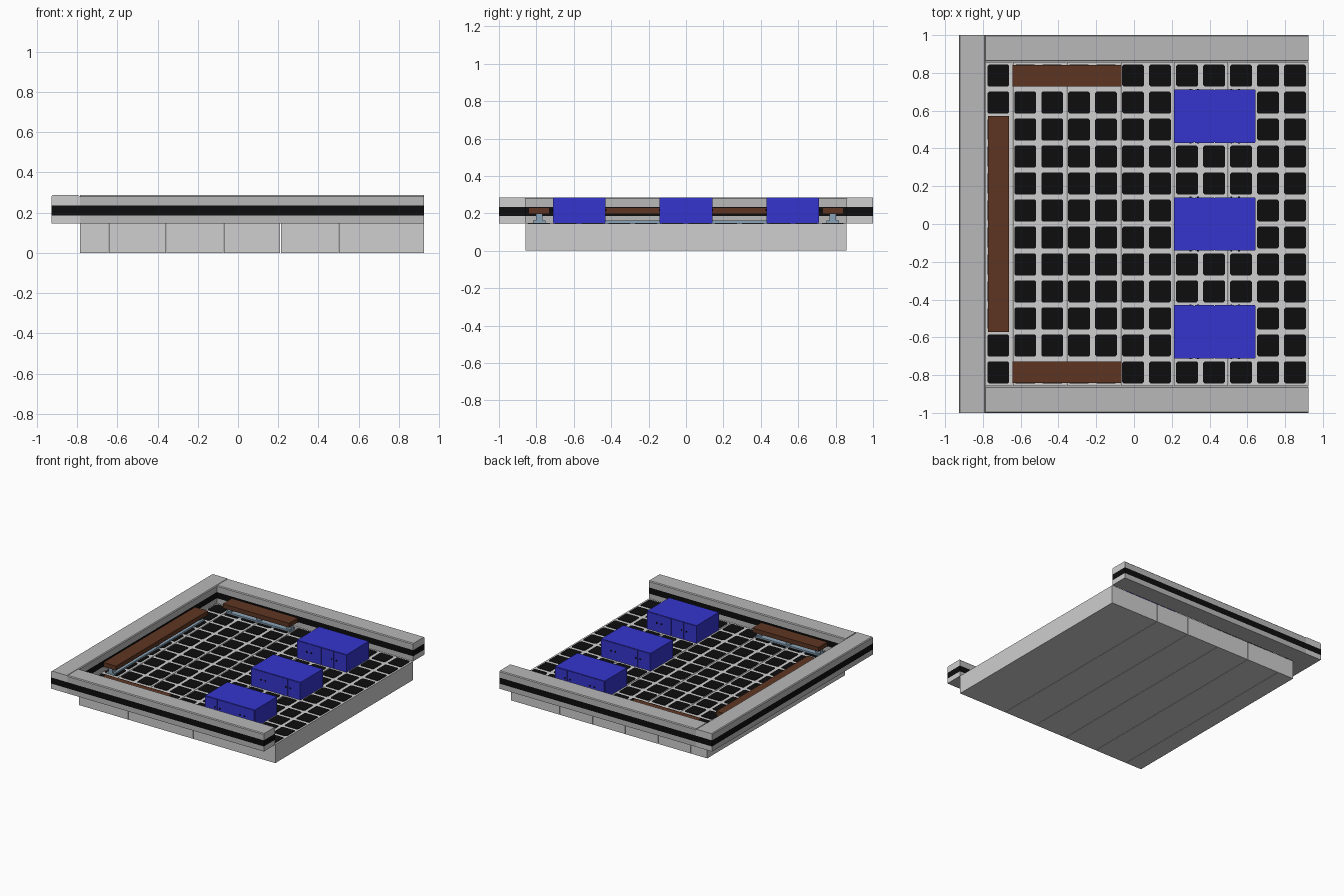
import bpy, bmesh
from mathutils import Vector

if "Cube" in bpy.data.objects:
    bpy.data.objects.remove(bpy.data.objects["Cube"])


def mat(name, r, g, b):
    m = bpy.data.materials.new(name)
    m.diffuse_color = (r, g, b, 1)
    m.use_nodes = True
    m.node_tree.nodes["Principled BSDF"].inputs["Base Color"].default_value = m.diffuse_color
    return m


LIGHT = mat("light_grey", 0.62, 0.62, 0.62)
WALL = mat("wall_grey", 0.48, 0.48, 0.48)
BLACK = mat("black", 0.004, 0.004, 0.004)
BLUE = mat("blue", 0.035, 0.035, 0.62)
BROWN = mat("brown", 0.11, 0.036, 0.016)
STEEL = mat("steel_blue", 0.25, 0.36, 0.47)


def add_box(bm, x0, x1, y0, y1, z0, z1):
    """Add a box to bm and return its vertices."""
    vs = bmesh.ops.create_cube(bm, size=1)["verts"]
    for v in vs:
        v.co = Vector(((x0 + x1) / 2 + v.co.x * (x1 - x0),
                       (y0 + y1) / 2 + v.co.y * (y1 - y0),
                       (z0 + z1) / 2 + v.co.z * (z1 - z0)))
    return vs


def finish(bm, name, *mats):
    me = bpy.data.meshes.new(name)
    bm.to_mesh(me)
    bm.free()
    for m in mats:
        me.materials.append(m)
    ob = bpy.data.objects.new(name, me)
    bpy.context.collection.objects.link(ob)
    return ob


def boxes(name, m, *dims):
    bm = bmesh.new()
    for d in dims:
        add_box(bm, *d)
    return finish(bm, name, m)


FLOOR, TOP = 0.146, 0.286
PITCH = 0.1428
X0, Y0 = -0.7185, -0.7855       # centre of the first floor tile

# Base slab made of planks with fine seams
edges = [-0.785, -0.642, -0.357, -0.071, 0.211, 0.5, 0.925]
gap = 0.0015
boxes("base_planks", LIGHT,
      *[(a + gap * (i > 0), b - gap * (i < 5), -0.857, 0.857, 0, FLOOR)
        for i, (a, b) in enumerate(zip(edges, edges[1:]))])

# Black floor tiles with clipped corners
bm = bmesh.new()
h, c = 0.058, 0.008
for i in range(12):
    for j in range(12):
        cx, cy = X0 + i * PITCH, Y0 + j * PITCH
        ring = [(h, h - c), (h - c, h), (c - h, h), (-h, h - c),
                (-h, c - h), (c - h, -h), (h - c, -h), (h, c - h)]
        f = bm.faces.new([bm.verts.new((cx + x, cy + y, FLOOR + 0.003))
                          for x, y in ring])
        r = bmesh.ops.extrude_face_region(bm, geom=[f])
        low = [v for v in f.verts]
        for v in low:
            v.co.z = FLOOR
        bm.faces.remove(f)
bmesh.ops.recalc_face_normals(bm, faces=bm.faces[:])
finish(bm, "floor_tiles", BLACK)


# Walls: chamfered top, black stripe band, lighter end faces
def wall(name, x0, x1, y0, y1):
    bm = bmesh.new()
    add_box(bm, x0, x1, y0, y1, FLOOR, TOP)
    axis = 0 if x1 - x0 > y1 - y0 else 1
    top = [e for e in bm.edges
           if all(v.co.z > TOP - 0.001 for v in e.verts)
           and abs((e.verts[0].co - e.verts[1].co)[axis]) > 0.5]
    bmesh.ops.bevel(bm, geom=top, offset=0.006, segments=1, affect='EDGES')
    for z in (0.186, 0.234):
        bmesh.ops.bisect_plane(bm, geom=bm.verts[:] + bm.edges[:] + bm.faces[:],
                               plane_co=(0, 0, z), plane_no=(0, 0, 1))
    bm.normal_update()
    for f in bm.faces:
        if 0.187 < f.calc_center_median().z < 0.233 and abs(f.normal.z) < 0.5:
            f.material_index = 1
        elif abs(f.normal[axis]) > 0.9:
            f.material_index = 2
    finish(bm, name, WALL, BLACK, LIGHT)


wall("left_wall", -0.927, -0.786, -1, 1)
wall("front_wall", -0.786, 0.925, -1, -0.859)
wall("back_wall", -0.786, 0.925, 0.859, 1)


# Benches: wooden seat on a steel rail with posts
def bench(name, cx, cy, length, along_y):
    def d(u, hu, hv, z0, z1):
        if along_y:
            return (cx - hv, cx + hv, cy + u - hu, cy + u + hu, z0, z1)
        return (cx + u - hu, cx + u + hu, cy - hv, cy + hv, z0, z1)
    half = length / 2
    boxes(name + "_seat", BROWN, d(0, half, 0.056, 0.196, 0.23))
    boxes(name + "_frame", STEEL,
          d(0, half - 0.01, 0.033, FLOOR, 0.161),
          *[d(u, 0.02, 0.018, 0.161, 0.196)
            for u in (0.03 - half, 0, half - 0.03)])


bench("left_bench", -0.718, 0, 1.142, True)
bench("front_bench", -0.355, -0.785, 0.576, False)
bench("back_bench", -0.355, 0.785, 0.576, False)

# Blue cabinets with door panels and small knobs on both long sides
for n, cy in (("front", -0.571), ("middle", 0), ("back", 0.571)):
    x0, x1, hy = 0.211, 0.643, 0.138
    boxes(n + "_cabinet", BLUE, (x0, x1, cy - hy, cy + hy, FLOOR, TOP))
    doors, knobs = [], []
    w = (x1 - x0) / 4
    for s in (-1, 1):
        ya, yb, yc = cy + s * hy, cy + s * (hy + 0.003), cy + s * (hy + 0.007)
        for k in range(4):
            a = x0 + k * w
            doors.append((a + 0.003, a + w - 0.003, min(ya, yb), max(ya, yb),
                          FLOOR + 0.005, TOP - 0.004))
            kx = a + (w - 0.02 if k % 2 == 0 else 0.02)
            knobs.append((kx - 0.005, kx + 0.005, min(yb, yc), max(yb, yc),
                          0.212, 0.222))
    boxes(n + "_cabinet_doors", BLUE, *doors)
    boxes(n + "_cabinet_knobs", BLACK, *knobs)
